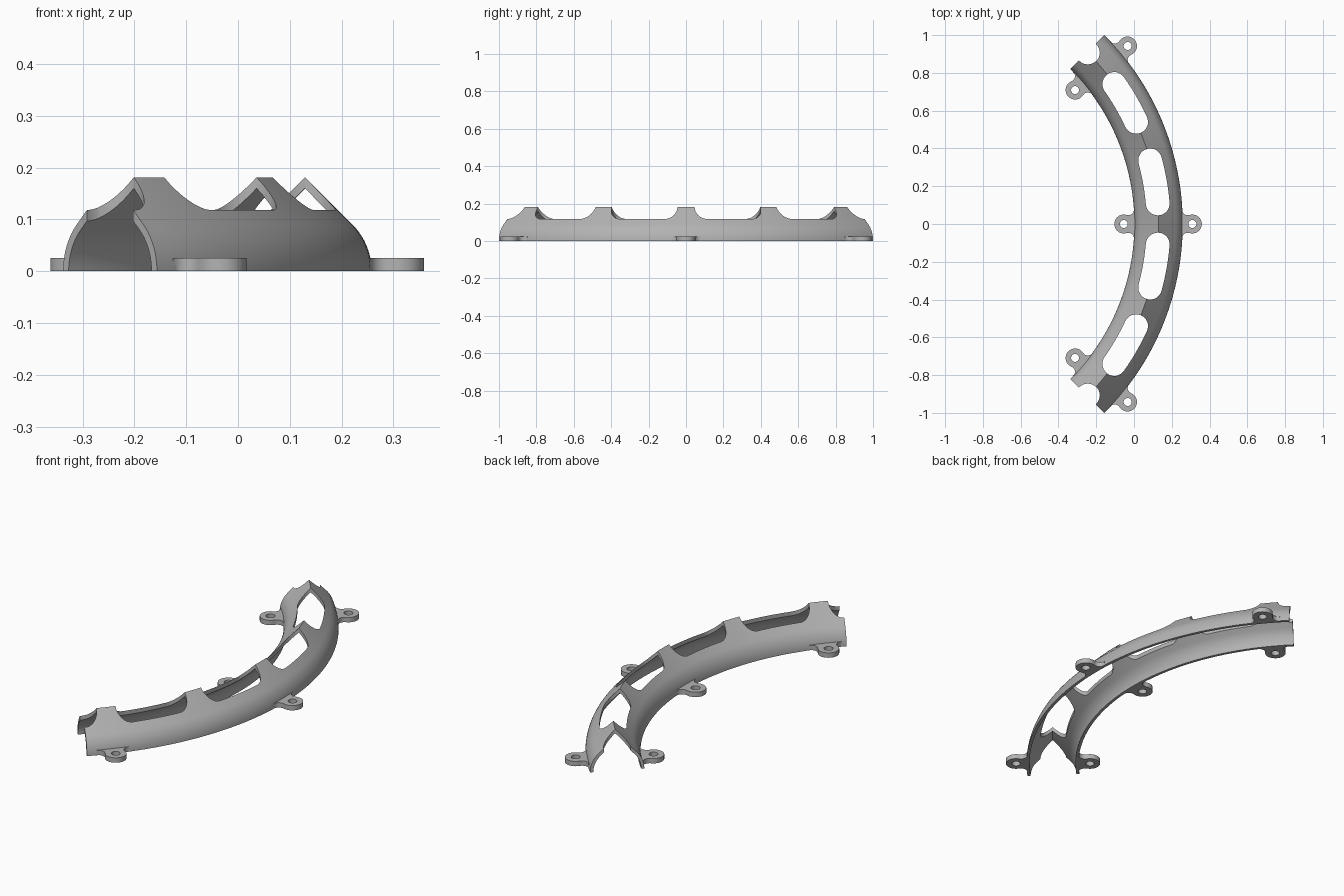
import bpy, bmesh, math
from math import sin, cos, pi, radians

if "Cube" in bpy.data.objects:
    bpy.data.objects.remove(bpy.data.objects["Cube"])

CX = -1.157            # centre of the sweep
R_MID = 1.287          # sweep radius of the channel centreline
R_OUT, R_IN = 0.128, 0.113
SLOT_HALF = 0.063

grey = bpy.data.materials.new("plain grey")
grey.diffuse_color = (0.45, 0.45, 0.45, 1)
grey.use_nodes = True
grey.node_tree.nodes["Principled BSDF"].inputs["Base Color"].default_value = grey.diffuse_color


def polar(r, a, z=0.0):
    return (CX + r * cos(a), r * sin(a), z)


def finish(name, bm):
    bmesh.ops.recalc_face_normals(bm, faces=bm.faces)
    me = bpy.data.meshes.new(name)
    bm.to_mesh(me)
    bm.free()
    me.materials.append(grey)
    ob = bpy.data.objects.new(name, me)
    bpy.context.collection.objects.link(ob)
    return ob


def prism(bm, outline, z0, z1):
    """Extrude a closed xy outline between two heights."""
    lo = [bm.verts.new((x, y, z0)) for x, y in outline]
    hi = [bm.verts.new((x, y, z1)) for x, y in outline]
    n = len(outline)
    bm.faces.new(lo[::-1])
    bm.faces.new(hi)
    for i in range(n):
        j = (i + 1) % n
        bm.faces.new((lo[i], lo[j], hi[j], hi[i]))


def cut_and_shade(ob, cutter=None):
    bpy.ops.object.select_all(action='DESELECT')
    ob.select_set(True)
    bpy.context.view_layer.objects.active = ob
    if cutter:
        mod = ob.modifiers.new("cut", 'BOOLEAN')
        mod.operation, mod.solver, mod.object = 'DIFFERENCE', 'EXACT', cutter
        bpy.ops.object.modifier_apply(modifier=mod.name)
        bpy.data.objects.remove(cutter)
    bpy.ops.object.shade_smooth_by_angle(angle=radians(30))


def roof_profile(r):
    """Half circle whose top closes in a 45 degree point."""
    side = [(r * cos(k * pi / 40), r * sin(k * pi / 40)) for k in range(11)]
    return side + [(0, r * math.sqrt(2))] + [(-u, z) for u, z in side[::-1]]


# Curved channel: hollow pointed profile swept through 90 degrees
profile = roof_profile(R_OUT) + roof_profile(R_IN)[::-1]
bm = bmesh.new()
STEPS = 72
rings = []
for i in range(STEPS + 1):
    a = radians(-45 + 90 * i / STEPS)
    rings.append([bm.verts.new(polar(R_MID + u, a, z)) for u, z in profile])
n = len(profile)
for p, q in zip(rings, rings[1:]):
    for k in range(n):
        m = (k + 1) % n
        bm.faces.new((p[k], p[m], q[m], q[k]))
for ring in (rings[0], rings[-1]):
    for k in range(n // 2 - 1):
        bm.faces.new((ring[k], ring[k + 1], ring[n - 2 - k], ring[n - 1 - k]))
channel = finish("curved_channel", bm)

# Round-ended slots along the ridge, with open notches at both ends
bm = bmesh.new()
cap = radians(4.85)
for mid in (-50, -30, -10, 10, 30, 50):
    a0, a1 = radians(mid - 10) + cap, radians(mid + 10) - cap
    pts = []
    for k in range(17):
        t = pi * k / 16
        pts.append(polar(R_MID + SLOT_HALF * cos(t), a1 + SLOT_HALF * sin(t) / R_MID)[:2])
    for k in range(1, 12):
        pts.append(polar(R_MID - SLOT_HALF, a1 + (a0 - a1) * k / 12)[:2])
    for k in range(17):
        t = pi + pi * k / 16
        pts.append(polar(R_MID + SLOT_HALF * cos(t), a0 + SLOT_HALF * sin(t) / R_MID)[:2])
    for k in range(1, 12):
        pts.append(polar(R_MID + SLOT_HALF, a0 + (a1 - a0) * k / 12)[:2])
    prism(bm, pts, 0.05, 0.3)
cut_and_shade(channel, finish("slot_cutter", bm))

# Mounting tabs: round ear with a hole, flaring into the channel wall
EAR, HOLE, FILLET, REACH = 0.05, 0.021, 0.03, 0.054
fy = math.sqrt((EAR + FILLET) ** 2 - (REACH - FILLET) ** 2)
tangent = math.atan2(fy, FILLET - REACH)      # where ear meets fillet


def tab_outline():
    # local x points away from the wall, origin at the ear centre
    half = [(EAR * cos(tangent * k / 20), EAR * sin(tangent * k / 20)) for k in range(21)]
    start = tangent - pi
    for k in range(1, 9):
        t = start + (-pi - start) * k / 8
        half.append((FILLET - REACH + FILLET * cos(t), fy + FILLET * sin(t)))
    half.append((-REACH - 0.012, fy))
    return half + [(x, -y) for x, y in half[:0:-1]]


for deg in (-40, 0, 40):
    for label, r, s in (("outer", 1.466, 1), ("inner", 1.103, -1)):
        a = radians(deg)
        ox, oy, _ = polar(r, a)

        def place(x, y):
            return (ox + s * x * cos(a) - y * sin(a), oy + s * x * sin(a) + y * cos(a))

        bm = bmesh.new()
        prism(bm, [place(x, y) for x, y in tab_outline()], 0, 0.025)
        tab = finish(f"{label}_tab", bm)
        bm = bmesh.new()
        prism(bm, [place(HOLE * cos(k * pi / 16), HOLE * sin(k * pi / 16)) for k in range(32)], -0.1, 0.1)
        cut_and_shade(tab, finish("hole_cutter", bm))
